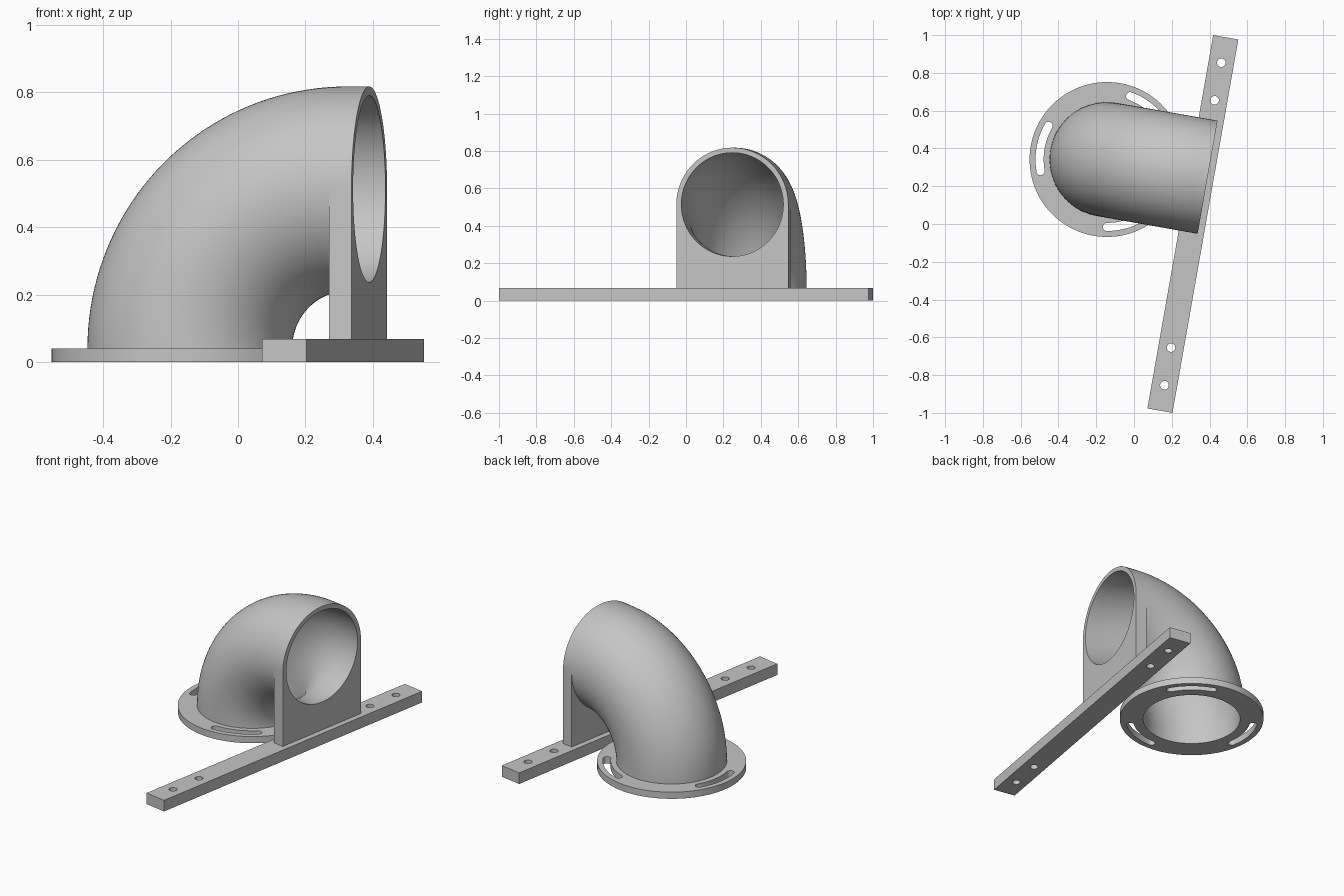
import bpy, bmesh, math
from mathutils import Matrix, Vector

if "Cube" in bpy.data.objects:
    bpy.data.objects.remove(bpy.data.objects["Cube"])

TURN = Matrix.Rotation(math.radians(-10), 4, 'Z')   # whole assembly is turned about z
PIPE_U, PIPE_V = -0.200, 0.3115                     # flange centre before turning
R_OUT, R_IN, BEND = 0.304, 0.277, 0.473
FLANGE_H, BAR_H, PLATE_T = 0.0405, 0.0676, 0.0676
BACK_U = PIPE_U + BEND                              # back of the upright plate
AXIS_Z = FLANGE_H + BEND                            # height of the outlet axis
BAR_U, BAR_V = BACK_U + PLATE_T / 2, 0.0542

grey = bpy.data.materials.new("light grey")
grey.diffuse_color = (0.56, 0.56, 0.56, 1)
grey.use_nodes = True
grey.node_tree.nodes["Principled BSDF"].inputs["Base Color"].default_value = grey.diffuse_color


def arc(cx, cy, r, a0, a1, n):
    """Points on an arc, angles in degrees, both ends included."""
    return [(cx + r * math.cos(math.radians(a0 + (a1 - a0) * i / n)),
             cy + r * math.sin(math.radians(a0 + (a1 - a0) * i / n)))
            for i in range(n + 1)]


def circle(cx, cy, r, n=96):
    return arc(cx, cy, r, 0, 360, n)[:-1]


def finish(name, bm):
    bmesh.ops.remove_doubles(bm, verts=bm.verts, dist=1e-5)
    bmesh.ops.recalc_face_normals(bm, faces=bm.faces)
    mesh = bpy.data.meshes.new(name)
    bm.to_mesh(mesh)
    bm.free()
    mesh.materials.append(grey)
    obj = bpy.data.objects.new(name, mesh)
    bpy.context.collection.objects.link(obj)
    obj.matrix_world = TURN
    bpy.ops.object.select_all(action='DESELECT')
    obj.select_set(True)
    bpy.context.view_layer.objects.active = obj
    bpy.ops.object.shade_smooth_by_angle(angle=math.radians(30))
    return obj


def slab(name, outlines, thickness, placement):
    """Extrude an outline (first) with holes (rest), then place it."""
    cu = bpy.data.curves.new(name + "_profile", 'CURVE')
    cu.dimensions, cu.fill_mode = '2D', 'BOTH'
    cu.extrude = thickness / 2
    for pts in outlines:
        sp = cu.splines.new('POLY')
        sp.points.add(len(pts) - 1)
        for p, (x, y) in zip(sp.points, pts):
            p.co = (x, y, 0, 1)
        sp.use_cyclic_u = True
    tmp = bpy.data.objects.new(name + "_profile", cu)
    bpy.context.collection.objects.link(tmp)
    dg = bpy.context.evaluated_depsgraph_get()
    mesh = bpy.data.meshes.new_from_object(tmp.evaluated_get(dg))
    bm = bmesh.new()
    bm.from_mesh(mesh)
    bm.transform(placement @ Matrix.Translation((0, 0, thickness / 2)))
    bpy.data.objects.remove(tmp)
    bpy.data.curves.remove(cu)
    bpy.data.meshes.remove(mesh)
    return finish(name, bm)


def curved_slot(mid, half_angle, r, hw):
    """Rounded slot that follows a circle of radius r."""
    a0, a1 = mid - half_angle, mid + half_angle
    def end(a, turn):
        c, s = math.cos(math.radians(a)), math.sin(math.radians(a))
        return arc(r * c, r * s, hw, a + turn, a + turn + 180, 12)[1:-1]
    return (arc(0, 0, r + hw, a0, a1, 20) + end(a1, 0)
            + arc(0, 0, r - hw, a1, a0, 20) + end(a0, 180))


# Round flange with bore and three adjusting slots
slab("flange",
     [circle(0, 0, 0.41), circle(0, 0, R_IN)]
     + [curved_slot(m, 20, 0.357, 0.0215) for m in (60, 180, 300)],
     FLANGE_H, Matrix.Translation((PIPE_U, PIPE_V, 0)))

# Long mounting bar with two screw holes at each end
L, W = 2.007 / 2, 0.135 / 2
slab("mounting_bar",
     [[(-W, -L), (W, -L), (W, L), (-W, L)]]
     + [circle(0, v, 0.0225, 32) for v in (-0.867, -0.665, 0.665, 0.867)],
     BAR_H, Matrix.Translation((BAR_U, BAR_V, 0)))

# Upright arched plate around the outlet, standing on the bar
upright = Matrix(((0, 0, 1, BACK_U), (1, 0, 0, PIPE_V), (0, 1, 0, 0), (0, 0, 0, 1)))
slab("outlet_plate",
     [[(-R_OUT, BAR_H), (R_OUT, BAR_H)] + arc(0, AXIS_Z, R_OUT, 0, 180, 48),
      circle(0, AXIS_Z, R_IN)],
     PLATE_T, upright)

# Quarter-bend pipe: outer and inner walls joined by end rims
STEPS, SEG = 40, 96
bm = bmesh.new()
walls = []
for r in (R_OUT, R_IN):
    rings = []
    for i in range(STEPS + 1):
        t = math.pi / 2 * i / STEPS
        out = Vector((-math.cos(t), 0, math.sin(t)))     # away from the bend centre
        centre = Vector((BACK_U, PIPE_V, FLANGE_H)) + out * BEND
        rings.append([bm.verts.new(centre + out * x + Vector((0, y, 0)))
                      for x, y in circle(0, 0, r, SEG)])
    walls.append(rings)


def bridge(a, b):
    for k in range(SEG):
        n = (k + 1) % SEG
        bm.faces.new((a[k], a[n], b[n], b[k]))


for rings in walls:
    for a, b in zip(rings, rings[1:]):
        bridge(a, b)
for end in (0, -1):
    bridge(walls[0][end], walls[1][end])
finish("elbow_pipe", bm)
